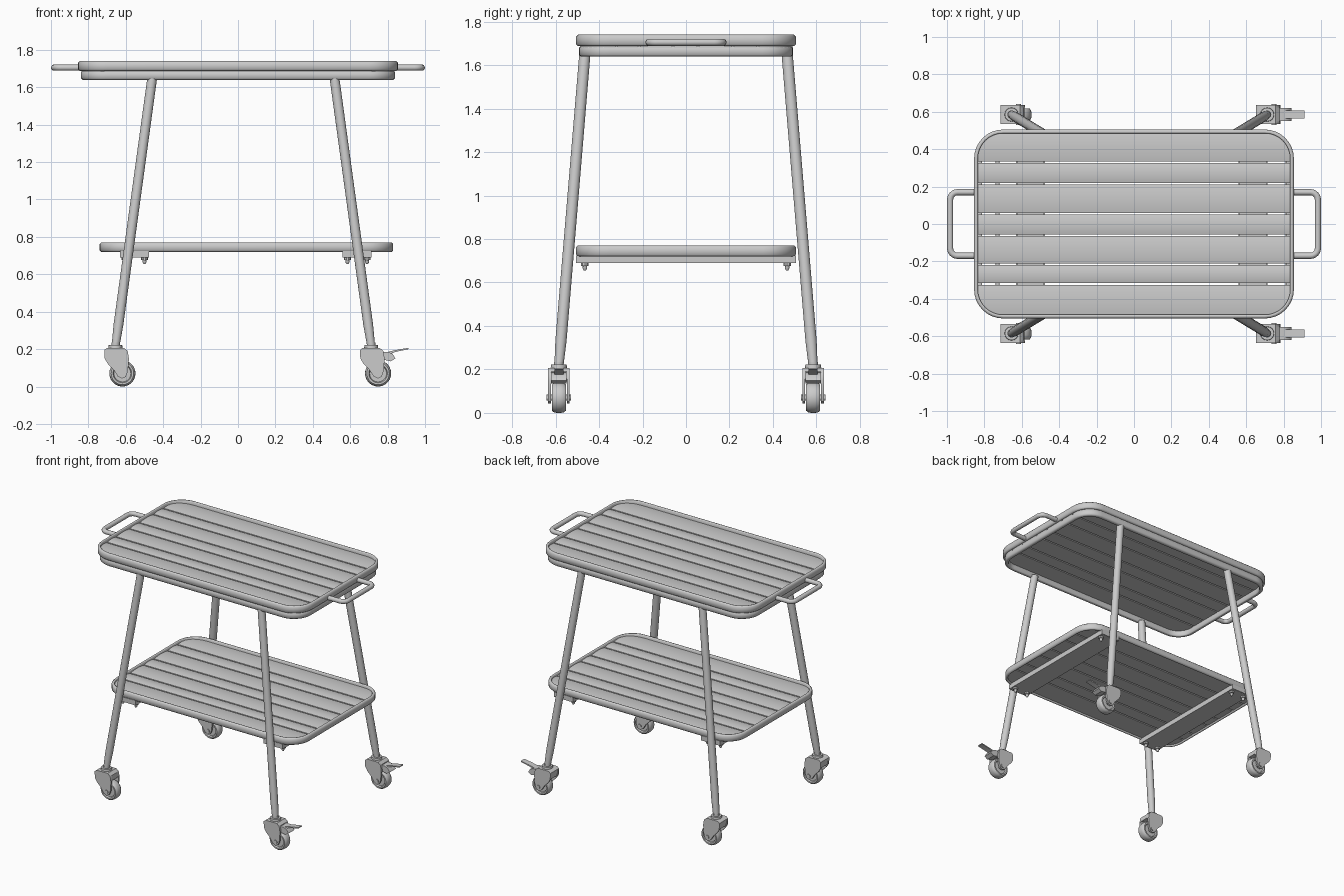
import bpy, bmesh, math
from mathutils import Vector

if "Cube" in bpy.data.objects:
    bpy.data.objects.remove(bpy.data.objects["Cube"])

steel = bpy.data.materials.new("light grey")
steel.diffuse_color = (0.6, 0.6, 0.6, 1)
steel.use_nodes = True
steel.node_tree.nodes["Principled BSDF"].inputs["Base Color"].default_value = steel.diffuse_color


def finish(name, bm, smooth=35):
    bmesh.ops.recalc_face_normals(bm, faces=bm.faces)
    me = bpy.data.meshes.new(name)
    bm.to_mesh(me)
    bm.free()
    ob = bpy.data.objects.new(name, me)
    bpy.context.collection.objects.link(ob)
    me.materials.append(steel)
    bpy.ops.object.select_all(action='DESELECT')
    ob.select_set(True)
    bpy.context.view_layer.objects.active = ob
    bpy.ops.object.shade_smooth_by_angle(angle=math.radians(smooth))
    return ob


def skin(bm, rings, closed_path=False, caps=True):
    """Join equal rings of points into a surface."""
    vs = [[bm.verts.new(p) for p in r] for r in rings]
    n = len(vs[0])
    for i in range(len(vs) if closed_path else len(vs) - 1):
        a, b = vs[i], vs[(i + 1) % len(vs)]
        for j in range(n):
            k = (j + 1) % n
            bm.faces.new((a[j], a[k], b[k], b[j]))
    if caps and not closed_path:
        bm.faces.new(vs[0])
        bm.faces.new(vs[-1])


def rounded_rect(hx, hy, r, z, cx=0, seg=8):
    pts = []
    for q, (sx, sy) in enumerate([(1, 1), (-1, 1), (-1, -1), (1, -1)]):
        for i in range(seg + 1):
            a = math.radians(90 * (q + i / seg))
            pts.append((cx + sx * (hx - r) + r * math.cos(a),
                        sy * (hy - r) + r * math.sin(a), z))
    return pts


def rim(name, hx, hy, r, z0, z1, wall, cx=0):
    b = 0.008
    prof = [(b, z0), (0, z0 + b), (0, z1 - b), (b, z1), (wall - b / 2, z1),
            (wall, z1 - b / 2), (wall, z0 + b / 2), (wall - b / 2, z0)]
    bm = bmesh.new()
    skin(bm, [rounded_rect(hx - d, hy - d, r - d, z, cx) for d, z in prof], True)
    finish(name, bm, 50)


def tube(name, path, rad, seg=16, radii=None):
    path = [Vector(p) for p in path]
    bm = bmesh.new()
    rings = []
    for i, p in enumerate(path):
        t = (path[min(i + 1, len(path) - 1)] - path[max(i - 1, 0)]).normalized()
        u = t.cross(Vector((0, 0, 1)))
        if u.length < 1e-3:
            u = Vector((1, 0, 0))
        u.normalize()
        v = t.cross(u)
        r = radii[i] if radii else rad
        rings.append([p + r * (math.cos(2 * math.pi * k / seg) * u +
                               math.sin(2 * math.pi * k / seg) * v) for k in range(seg)])
    skin(bm, rings)
    return finish(name, bm)


def box(name, x0, x1, y0, y1, z0, z1):
    bm = bmesh.new()
    skin(bm, [[(x0, y0, z), (x1, y0, z), (x1, y1, z), (x0, y1, z)] for z in (z0, z1)])
    return finish(name, bm)


def plate(name, profile, y0, y1):
    """Extrude an x-z profile along y."""
    bm = bmesh.new()
    skin(bm, [[(x, y, z) for x, z in profile] for y in (y0, y1)])
    return finish(name, bm, 40)


# Slats: slightly crowned boards that follow the rounded tray corners
SLATS = [(-.485, -.325), (-.315, -.22), (-.21, -.065), (-.055, .05),
         (.06, .21), (.22, .325), (.335, .49)]


def slats(name, hx, hy, r, z0, z1, cx=0):
    for n, (a, b) in enumerate(SLATS):
        bm = bmesh.new()
        rings = []
        for i in range(11):
            t = i / 10
            y = a + (b - a) * t
            d = max(0, abs(y) - (hy - r))
            w = hx - r + math.sqrt(max(0, r * r - d * d))
            z = z1 - 0.007 * (2 * t - 1) ** 2
            rings.append([(cx - w, y, z0), (cx + w, y, z0), (cx + w, y, z), (cx - w, y, z)])
        skin(bm, rings)
        finish(f"{name}_{n + 1}", bm)


# Top tray and lower shelf
rim("top_tray_rim", .855, .505, .155, 1.688, 1.74, .02)
rim("top_tray_frame", .84, .492, .14, 1.64, 1.688, .028)
slats("top_slat", .838, .491, .14, 1.68, 1.722)
SX = .045
rim("shelf_rim", .785, .505, .15, .72, .77, .02, SX)
slats("shelf_slat", .768, .491, .135, .73, .757, SX)

# Handles at both ends
for s, side in ((-1, "left"), (1, "right")):
    path = [(s * .84, -.17, 1.705)]
    for sy in (-1, 1):
        arc = [(s * (.943 + .04 * math.sin(a)), sy * (.13 + .04 * math.cos(a)), 1.705)
               for a in [math.radians(15 * k) for k in range(7)]]
        path += arc if sy < 0 else arc[::-1]
    path.append((s * .84, .17, 1.705))
    tube(f"{side}_handle", path, .0165, 14)

# Cross bars under the shelf with bolts
for side, x0, x1 in (("left", -.63, -.475), ("right", .56, .715)):
    box(f"{side}_cross_bar", x0, x1, -.5, .5, .689, .697)
    for x in (x0 + .004, x1 - .004):
        box(f"{side}_bar_flange", x - .004, x + .004, -.5, .5, .69, .725)
    for sy in (-1, 1):
        box(f"{side}_end_block", x0, x1, sy * .48 - .025, sy * .48 + .025, .69, .725)
        for x in (x0 + .025, x1 - .025):
            tube("shelf_bolt", [(x, sy * .465, z) for z in (.692, .676, .6755, .665, .655)],
                 0, 10, [.018, .018, .011, .011, .005])


def wheel(x, y):
    prof = [(.012, -.022), (.045, -.022), (.05, -.032), (.06, -.032), (.068, -.022),
            (.07, -.008), (.07, .008), (.068, .022), (.06, .032), (.05, .032),
            (.045, .022), (.012, .022)]
    bm = bmesh.new()
    skin(bm, [[(x + r * math.cos(a), y + w, .07 + r * math.sin(a)) for r, w in prof]
              for a in [2 * math.pi * k / 28 for k in range(28)]], True)
    finish("caster_wheel", bm)


# Fork cheek outline, relative to the swivel axis
CHEEK = [(-.06, .195), (-.045, .207), (.045, .207), (.065, .19), (.072, .15), (.066, .08),
         (.055, .052), (.035, .043), (.012, .055), (-.01, .09), (-.04, .12), (-.058, .15)]

# Legs with casters; the right-hand pair carries brakes
for sy, fb in ((-1, "front"), (1, "back")):
    for side, xt, xb in (("left", -.458, -.655), ("right", .515, .712)):
        y = sy * .585
        top, low = Vector((xt, sy * .465, 1.655)), Vector((xb, y, .215))
        tube(f"{fb}_{side}_leg", [top, top.lerp(low, .92), low], 0, 18, [.026, .026, .021])
        tube("caster_stem", [(xb, y, z) for z in (.235, .222, .2215, .2)], 0, 16,
             [.022, .022, .036, .038])
        for s in (-1, 1):
            plate("caster_fork_cheek", [(xb + px, pz) for px, pz in CHEEK],
                  y + s * .037, y + s * .05)
        # Hood joining the cheeks over the wheel
        plate("caster_hood", [(xb - .06, .195), (xb - .045, .207), (xb + .045, .207),
                              (xb + .065, .19), (xb + .07, .155), (xb + .058, .155),
                              (xb + .03, .165), (xb - .03, .16), (xb - .052, .145)],
              y - .04, y + .04)
        tube("caster_axle", [(xb + .037, y - .056, .07), (xb + .037, y + .056, .07)], .014, 12)
        wheel(xb + .037, y)
        if side == "right":
            plate("brake_body", [(xb + .05, .185), (xb + .09, .185), (xb + .115, .175),
                                 (xb + .13, .15), (xb + .105, .135), (xb + .06, .145)],
                  y - .035, y + .035)
            plate("brake_pedal", [(xb + .09, .17), (xb + .13, .185), (xb + .2, .2),
                                  (xb + .2, .207), (xb + .13, .195), (xb + .09, .185)],
                  y - .021, y + .021)
